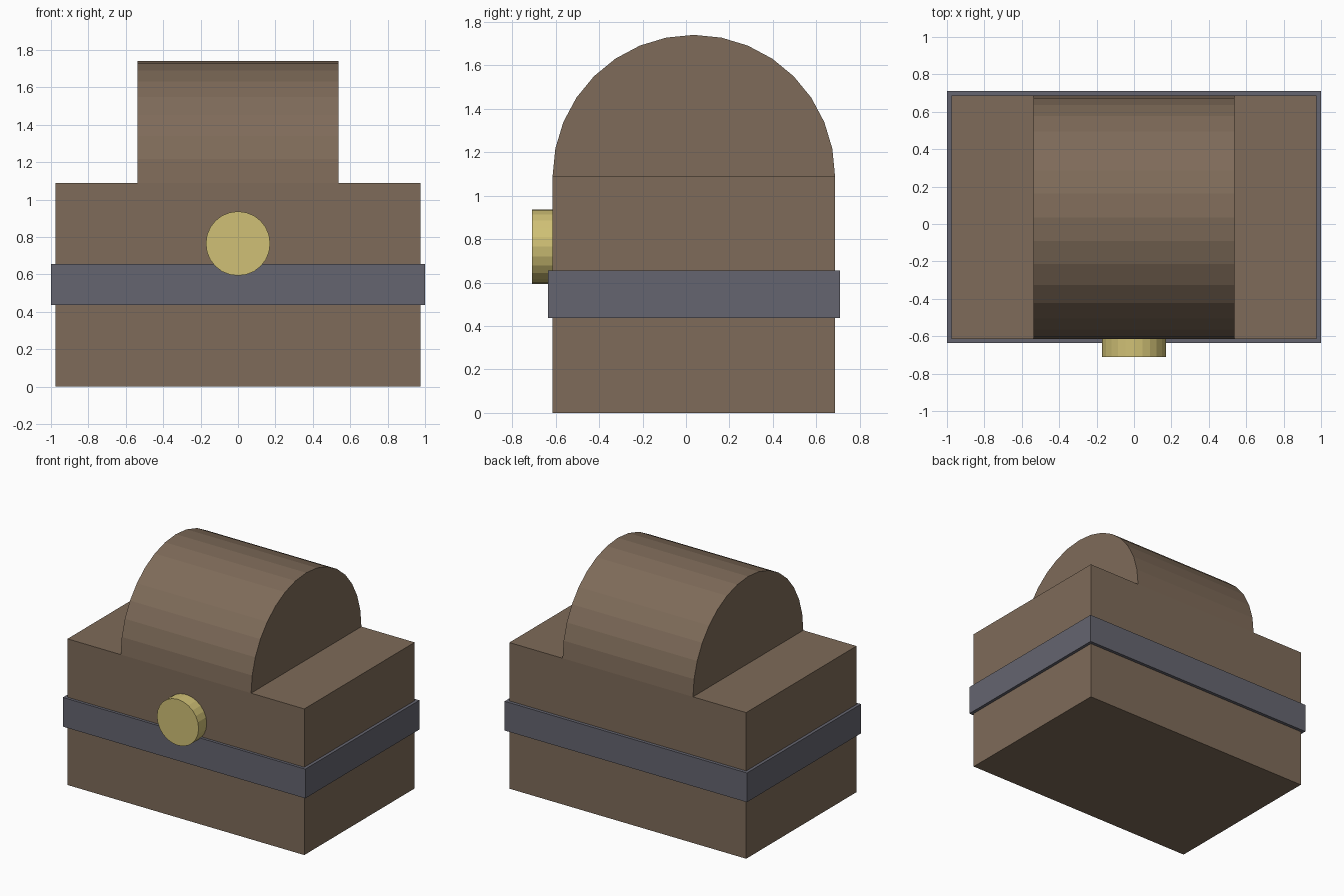
import bpy, bmesh
from math import pi, sin, cos

if "Cube" in bpy.data.objects:
    bpy.data.objects.remove(bpy.data.objects["Cube"])


def material(name, rgb):
    mat = bpy.data.materials.new(name)
    mat.diffuse_color = (*rgb, 1)
    mat.use_nodes = True
    mat.node_tree.nodes["Principled BSDF"].inputs["Base Color"].default_value = mat.diffuse_color
    return mat


def finish(name, bm, mat):
    bmesh.ops.recalc_face_normals(bm, faces=bm.faces)
    mesh = bpy.data.meshes.new(name)
    bm.to_mesh(mesh)
    bm.free()
    mesh.materials.append(mat)
    obj = bpy.data.objects.new(name, mesh)
    bpy.context.collection.objects.link(obj)
    return obj


def box(name, lo, hi, mat):
    bm = bmesh.new()
    bmesh.ops.create_cube(bm, size=1)
    for v in bm.verts:
        v.co = [(a + b) / 2 + c * (b - a) for a, b, c in zip(lo, hi, v.co)]
    return finish(name, bm, mat)


def prism(name, points, direction, mat):
    """Extrude a closed profile of 3D points along a direction."""
    bm = bmesh.new()
    face = bm.faces.new([bm.verts.new(p) for p in points])
    result = bmesh.ops.extrude_face_region(bm, geom=[face], use_keep_orig=True)
    moved = [g for g in result["geom"] if isinstance(g, bmesh.types.BMVert)]
    bmesh.ops.translate(bm, verts=moved, vec=direction)
    return finish(name, bm, mat)


wood = material("wood", (0.21, 0.147, 0.1))
iron = material("iron", (0.13, 0.13, 0.16))
brass = material("brass", (0.63, 0.53, 0.18))

# Chest body and the band around it
box("body", (-0.977, -0.614, 0), (0.977, 0.686, 1.09), wood)
box("band", (-1, -0.635, 0.437), (1, 0.71, 0.655), iron)

# Half-round lid, 16 facets across the arch
arch = [(-0.538, 0.036 + 0.65 * cos(pi * i / 16), 1.09 + 0.65 * sin(pi * i / 16))
        for i in range(17)]
prism("lid", arch, (1.076, 0, 0), wood)

# Round lock on the front, sunk slightly into the body
disc = [(0.172 * cos(2 * pi * i / 24), -0.71, 0.765 + 0.172 * sin(2 * pi * i / 24))
        for i in range(24)]
prism("lock", disc, (0, 0.16, 0), brass)
